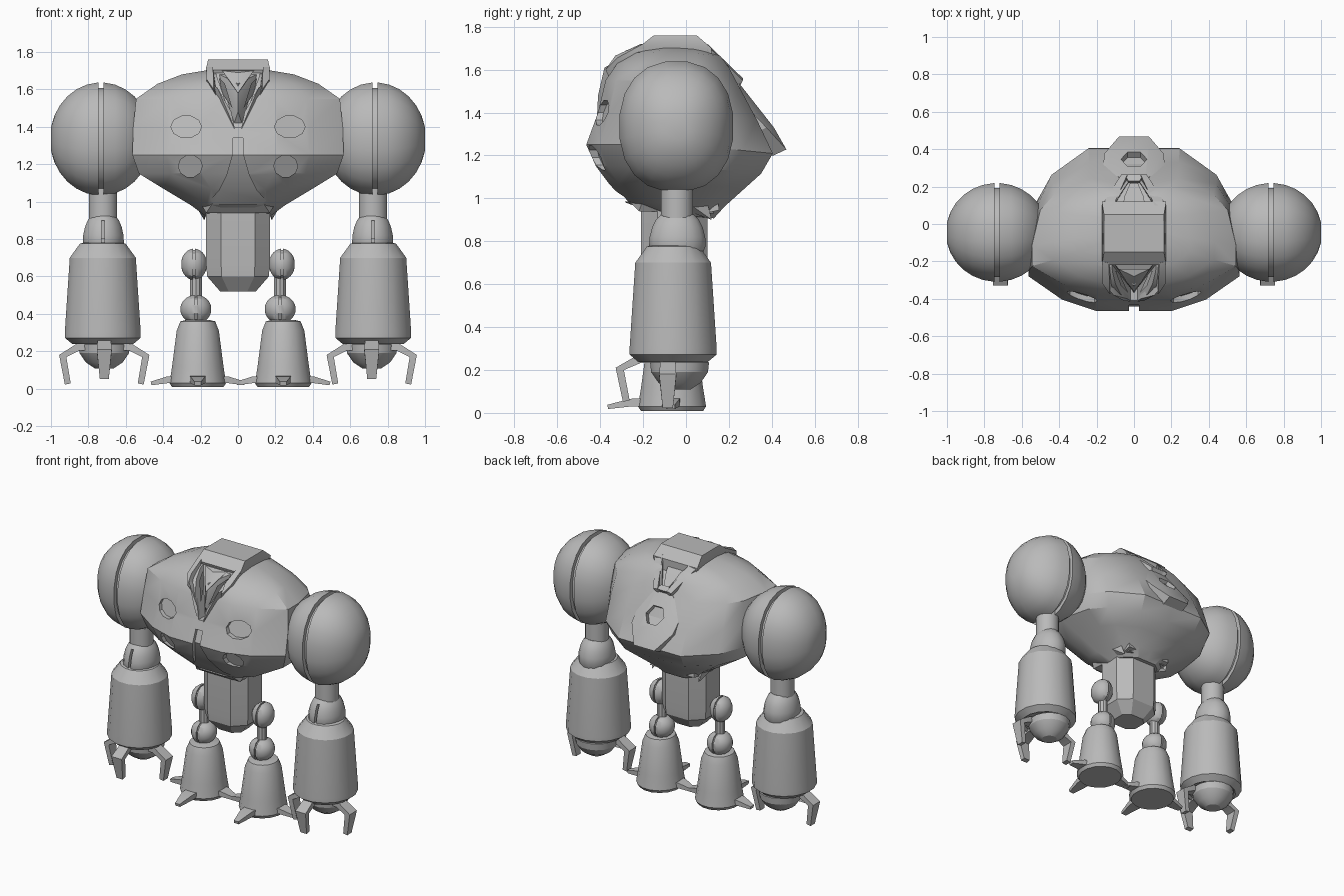
import bpy, bmesh, math
from mathutils import Vector

if "Cube" in bpy.data.objects:
    bpy.data.objects.remove(bpy.data.objects["Cube"])

grey = bpy.data.materials.new("plain_grey")
grey.use_nodes = True
grey.diffuse_color = (0.49, 0.49, 0.49, 1)
grey.node_tree.nodes["Principled BSDF"].inputs["Base Color"].default_value = grey.diffuse_color
parts = []


def finish(name, bm):
    bmesh.ops.recalc_face_normals(bm, faces=bm.faces)
    me = bpy.data.meshes.new(name)
    bm.to_mesh(me)
    bm.free()
    me.materials.append(grey)
    ob = bpy.data.objects.new(name, me)
    bpy.context.collection.objects.link(ob)
    parts.append(ob)
    return ob


def loft(name, rings):
    """Skin a stack of equal closed rings and cap both ends."""
    bm = bmesh.new()
    vs = [[bm.verts.new(p) for p in r] for r in rings]
    n = len(rings[0])
    for a, b in zip(vs, vs[1:]):
        for i in range(n):
            j = (i + 1) % n
            bm.faces.new((a[i], a[j], b[j], b[i]))
    bm.faces.new(vs[0])
    bm.faces.new(vs[-1])
    return finish(name, bm)


def lathe(name, centre, profile, n=16, axis="z", sy=1.0, sz=1.0, power=1.0):
    """Revolve (radius, distance) pairs about z or x; power below 1 squares the section."""
    rings = []
    for r, d in profile:
        ring = []
        for i in range(n):
            t = 2 * math.pi * (i + 0.5) / n
            c, s = (r * math.copysign(abs(v) ** power, v) for v in (math.cos(t), math.sin(t)))
            p = (c, s * sy, d) if axis == "z" else (d, c * sy, s * sz)
            ring.append(Vector(centre) + Vector(p))
        rings.append(ring)
    return loft(name, rings)


def grooved_ball(name, centre, r, groove, sx=1.0, sz=1.0, n=16, power=1.0):
    """Two domes side by side along x with a narrow slit between them."""
    half = [(r, groove)]
    for k in range(1, 7):
        t = math.radians(4 + 74 * k / 6)
        half.append((r * math.cos(t), sx * r * math.sin(t) / math.sin(math.radians(78))))
    prof = [(a, -d) for a, d in reversed(half)] + [(r * 0.9, -groove), (r * 0.9, groove)] + half
    return lathe(name, centre, prof, n, "x", 1.0, sz, power)


def hull(name, pts, mirror=False):
    bm = bmesh.new()
    if mirror:
        pts = list(pts) + [(-x, y, z) for x, y, z in pts if x]
    for p in pts:
        bm.verts.new(p)
    res = bmesh.ops.convex_hull(bm, input=bm.verts)
    bmesh.ops.delete(bm, geom=list({v for v in res["geom_interior"] if isinstance(v, bmesh.types.BMVert)}), context="VERTS")
    return finish(name, bm)


def digit(name, centre, angle, path, reach):
    """Bent tapering claw or toe: path holds (radius, z, half width, half thickness)."""
    out = Vector((math.cos(angle), math.sin(angle), 0))
    side = Vector((-out.y, out.x, 0))
    rings = []
    for i, (r, z, w, t) in enumerate(path):
        a, b = path[max(i - 1, 0)], path[min(i + 1, len(path) - 1)]
        d = (out * (b[0] - a[0]) + Vector((0, 0, b[1] - a[1]))).normalized()
        nrm = d.cross(side)
        p = Vector(centre) + out * r * reach + Vector((0, 0, z))
        rings.append([p + side * w + nrm * t, p - side * w + nrm * t,
                      p - side * w - nrm * t, p + side * w - nrm * t])
    return loft(name, rings)


def box(name, lo, hi):
    return hull(name, [(x, y, z) for x in (lo[0], hi[0]) for y in (lo[1], hi[1]) for z in (lo[2], hi[2])])


def cut(target, cutters):
    """Subtract the cutters, then discard them."""
    bpy.context.view_layer.objects.active = target
    for c in cutters:
        m = target.modifiers.new("cut", "BOOLEAN")
        m.operation, m.object = "DIFFERENCE", c
        bpy.ops.object.modifier_apply(modifier=m.name)
        parts.remove(c)
        bpy.data.objects.remove(c)


# Torso: stacked rings of (z, half width, front y, back y), drooping to the rear
outline = [(0, -1), (.36, -1), (.68, -.87), (1, -.6), (1, -.3), (.92, .3), (.78, .65), (.43, 1), (0, 1)]
outline += [(-x, y) for x, y in reversed(outline[1:-1])]
levels = [(.92, .17, .12, .13), (.98, .25, .28, .18), (1.07, .4, .36, .27), (1.15, .53, .42, .35),
          (1.25, .565, .465, .405), (1.4, .56, .41, .33), (1.55, .545, .375, .245),
          (1.63, .43, .32, .2), (1.68, .3, .25, .16), (1.705, .15, .15, .1)]
torso = loft("torso", [[(x * w, y * (f if y < 0 else b), z - .1 * max(y * b, 0)) for x, y in outline]
                       for z, w, f, b in levels])

# Shallow chest ports whose floors follow the chest
cutters = []
for s in (1, -1):
    for x, z, rx, rz, y, slope in ((.277, 1.4, .082, .06, -.36, .3), (.255, 1.19, .064, .06, -.385, -.4)):
        rim = [(rx * math.cos(k * math.pi / 5), rz * math.sin(k * math.pi / 5)) for k in range(10)]
        cutters.append(loft("port_cutter", [[(s * (x + a), -.6, z + b) for a, b in rim],
                                            [(s * (x + a), y + .3 * a + slope * b, z + b) for a, b in rim]]))
# Flared front recess, face cavity and rear window
flare = [(.026, 1.34, -.41), (.028, 1.25, -.44), (.06, 1.14, -.39), (.1, 1.06, -.33), (.17, .985, -.27)]
cutters.append(loft("recess_cutter", [[(-w, -.7, z), (w, -.7, z), (w, y, z), (-w, y, z)] for w, z, y in flare]))
cutters.append(hull("face_cutter", [(.13, -.6, 1.72), (.13, -.2, 1.72), (.02, -.6, 1.4), (.02, -.34, 1.4)], True))
cutters.append(hull("window_cutter", [(.1, .11, 1.8), (.1, .11, 1.62), (.025, .25, 1.8), (.025, .23, 1.53)], True))
cut(torso, cutters)

# Hood over the face, with rails converging to a point at front and rear
hull("hood_roof", [(.16, -.15, 1.76), (.16, .05, 1.76), (.172, -.22, 1.705), (.172, .12, 1.7),
                   (.15, -.2, 1.65), (.15, .12, 1.62)], True)
for s in (1, -1):
    hull("hood_cheek", [(s * x, y, z) for x, y, z in (
        (.17, -.2, 1.72), (.135, -.21, 1.72), (.168, -.32, 1.655), (.13, -.33, 1.665), (.165, -.18, 1.6),
        (.13, -.375, 1.6), (.1, -.34, 1.52))])
    hull("hood_jaw", [(s * x, y, z) for x, y, z in (
        (.16, -.32, 1.64), (.11, -.38, 1.61), (.1, -.3, 1.58), (.055, -.41, 1.48), (.015, -.415, 1.38),
        (.03, -.35, 1.38), (.035, -.40, 1.48))])
    hull("rear_rail", [(s * x, y, z) for x, y, z in (
        (.172, .1, 1.71), (.11, .1, 1.72), (.165, .1, 1.6), (.1, .14, 1.6), (.068, .265, 1.55),
        (.035, .265, 1.56), (.06, .2, 1.48), (.03, .24, 1.5))])
hull("rear_sill", [(.05, .265, 1.555), (.03, .23, 1.575), (.05, .2, 1.46)], True)

# Faceted face inside the hood, and the panel inside the rear window
hull("face_core", [(.1, -.22, 1.68), (.075, -.24, 1.55), (0, -.33, 1.63), (0, -.37, 1.48), (.02, -.33, 1.42)], True)
hull("face_brow", [(.085, -.24, 1.7), (.04, -.31, 1.64), (0, -.28, 1.69), (0, -.36, 1.58)], True)
for s in (1, -1):
    hull("face_fin", [(s * .1, -.25, 1.66), (s * .07, -.33, 1.63), (s * .085, -.25, 1.58), (s * .03, -.37, 1.5)])
hull("rear_panel", [(.06, .1, 1.67), (.05, .15, 1.63), (.02, .22, 1.565), (.02, .2, 1.5)], True)

# Back plate with a hexagonal port
outer = [(.06, .245, 1.54), (.165, .28, 1.43), (.16, .375, 1.33), (.08, .468, 1.228), (.08, .41, 1.33)]
plate = hull("back_plate", outer + [(x, y - .065, z - .03) for x, y, z in outer], True)
axis = Vector((0, .78, .62))
up = Vector((0, -.62, .78))
hexagon = [(Vector((1, 0, 0)) * math.cos(k * math.pi / 3) + up * math.sin(k * math.pi / 3)) * .07 for k in range(6)]
mid = Vector((0, .345, 1.41))
cut(plate, [loft("port_cutter", [[mid + axis * d + h for h in hexagon] for d in (-.035, .2)])])

# Waist collar and pelvis
hull("waist_collar", [(.2, -.2, .99), (.17, -.22, .94), (.13, -.28, 1.0), (.0, -.24, .965), (.19, .1, .99), (.15, .13, .93)], True)
hull("waist_bar", [(.17, .15, .98), (.17, .155, .945), (.17, .09, .93)], True)
for s in (1, -1):
    hull("waist_flap", [(s * .24, -.02, 1.0), (s * .17, -.1, .98), (s * .18, .12, .9), (s * .2, .1, .98), (s * .16, .08, .96)])
section = [(.09, -1), (.17, -.5), (.17, .5), (.09, 1), (-.09, 1), (-.17, .5), (-.17, -.5), (-.09, -1)]
loft("pelvis", [[(x * k, -.055 + y * .155 * k, z) for x, y in section]
                for z, k in ((.52, .56), (.6, .97), (.66, 1), (.98, 1))])

claw = [(.06, .225, .03, .018), (.14, .222, .035, .02), (.222, .175, .04, .02), (.195, .025, .024, .016)]
toe = [(.08, .05, .045, .018), (.16, .048, .04, .018), (.25, .028, .018, .01)]

# The left leg stands slightly further out than the right
for s, tag, leg_x in ((1, "left", .242), (-1, "right", -.215)):
    # Arm
    grooved_ball(tag + "_shoulder", (s * .733, -.045, 1.335), .267, .014, 1, 1.145, 20, .88)
    lathe(tag + "_upper_arm", (s * .722, -.042, 0), [(.077, .8), (.077, 1.08)])
    elbow = lathe(tag + "_elbow", (s * .72, -.04, 0),
                  [(.1, .74), (.112, .78), (.11, .82), (.1, .865), (.085, .9), (.065, .925)], sy=1.2)
    cut(elbow, [box("slot_cutter", (s * .723 - .008, -.3, .77), (s * .723 + .008, -.1, .9))])
    lathe(tag + "_forearm", (s * .723, -.06, 0),
          [(.15, .25), (.165, .238), (.207, .272), (.207, .3), (.18, .7), (.125, .775), (.09, .785)])
    lathe(tag + "_hand", (s * .715, -.03, 0),
          [(.05, .108), (.1, .14), (.135, .19), (.14, .235), (.12, .25)])
    for k, (angle, reach) in enumerate(((0, 1), (math.pi, 1), (-math.pi / 2, 1.12))):
        y = -.085 if k < 2 else -.06
        digit(tag + "_claw", (s * .715, y, .03 if k == 2 else 0), angle, claw, reach)
    # Leg
    grooved_ball(tag + "_knee", (s * .235, -.055, .665), .08, .005, .85, 1.08, 12, .9)
    lathe(tag + "_shin", (s * .225, -.055, 0), [(.033, .42), (.033, .63)], 10)
    grooved_ball(tag + "_ankle", (s * .225, -.055, .425), .083, .005, .98, .95, 12, .9)
    lathe(tag + "_foot", (leg_x, -.065, 0),
          [(.14, .008), (.154, .03), (.14, .12), (.115, .31), (.095, .36), (.06, .368)], sy=1.05)
    for angle, reach in ((0, 1), (math.pi, 1), (-math.pi / 2, 1.22)):
        digit(tag + "_toe", (leg_x, -.07 if reach == 1 else -.06, 0), angle, toe, reach)

# Smooth the curved surfaces, keeping hard edges
bpy.ops.object.select_all(action="DESELECT")
for ob in parts:
    ob.select_set(True)
bpy.context.view_layer.objects.active = parts[0]
bpy.ops.object.shade_smooth_by_angle(angle=math.radians(28))
